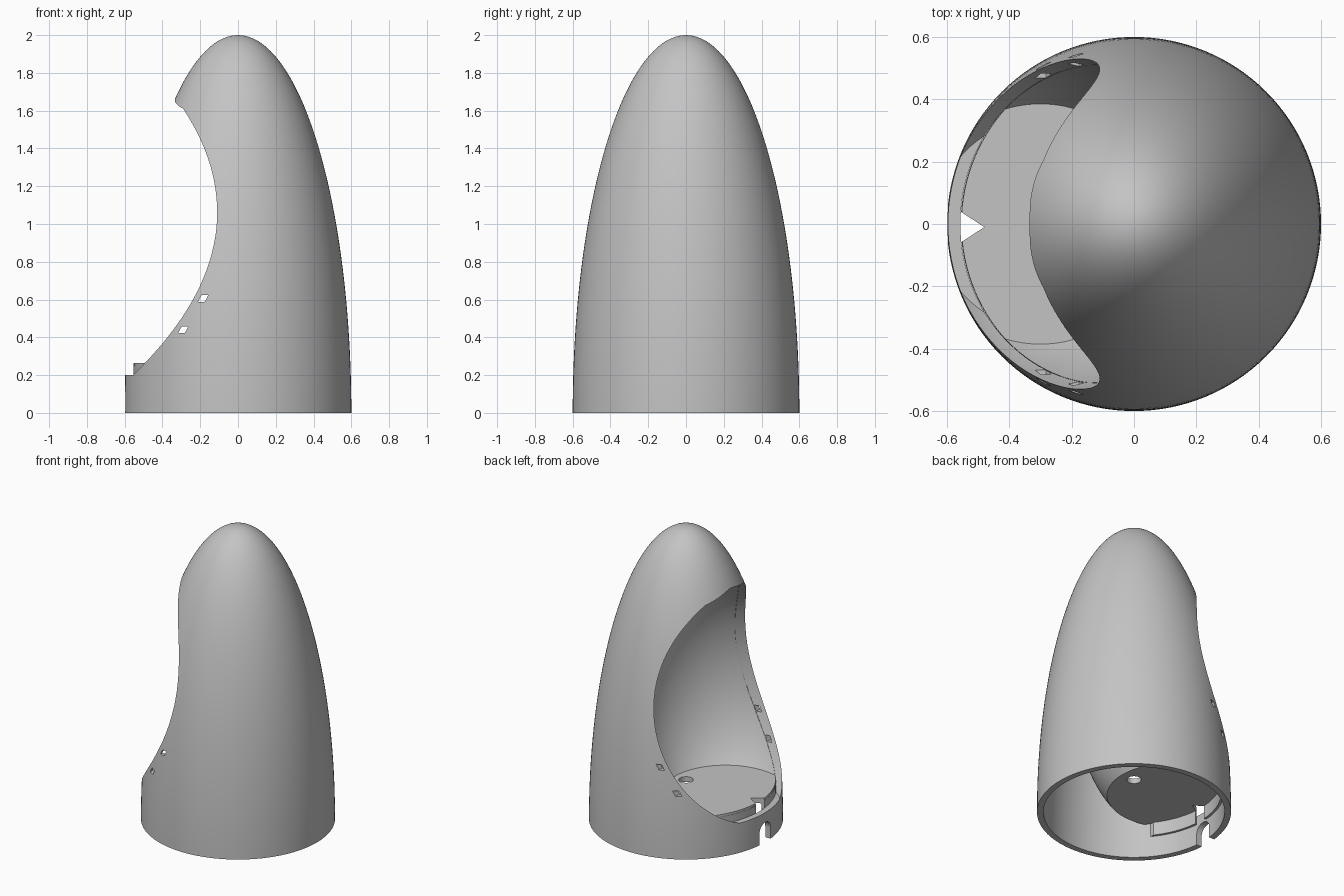
import bpy, bmesh, math
from mathutils import Vector

if "Cube" in bpy.data.objects:
    bpy.data.objects.remove(bpy.data.objects["Cube"])

grey = bpy.data.materials.new("plain_grey")
grey.use_nodes = True
colour = (0.55, 0.55, 0.55, 1)
grey.diffuse_color = colour
grey.node_tree.nodes["Principled BSDF"].inputs["Base Color"].default_value = colour

RADIUS, HEIGHT, WALL = 0.6, 2.0, 0.04
BOWL_X, BOWL_Z, BOWL_R, BOWL_H = -0.3, 0.85, 0.55, 0.82
SILL, FLOOR = 0.2, 0.265


def finish(name, bm):
    bmesh.ops.remove_doubles(bm, verts=bm.verts, dist=1e-5)
    bmesh.ops.recalc_face_normals(bm, faces=bm.faces)
    mesh = bpy.data.meshes.new(name)
    bm.to_mesh(mesh)
    bm.free()
    mesh.materials.append(grey)
    ob = bpy.data.objects.new(name, mesh)
    bpy.context.collection.objects.link(ob)
    return ob


def lathe(name, profile, x=0, steps=128):
    """Closed (r, z) profile turned about a vertical axis at x."""
    bm = bmesh.new()
    verts = [bm.verts.new((r, 0, z)) for r, z in profile]
    edges = [bm.edges.new((a, b)) for a, b in zip(verts, verts[1:] + verts[:1])]
    bmesh.ops.spin(bm, geom=verts + edges, cent=(0, 0, 0), axis=(0, 0, 1),
                   angle=math.tau, steps=steps, use_merge=False)
    bmesh.ops.remove_doubles(bm, verts=bm.verts, dist=1e-5)
    loose = [e for e in bm.edges if not e.link_faces]
    bmesh.ops.delete(bm, geom=loose, context='EDGES')
    bmesh.ops.translate(bm, verts=bm.verts, vec=(x, 0, 0))
    return finish(name, bm)


def prism(name, points, depth):
    """Polygon of 3D points swept along depth."""
    bm = bmesh.new()
    face = bm.faces.new([bm.verts.new(p) for p in points])
    swept = bmesh.ops.extrude_face_region(bm, geom=[face])["geom"]
    moved = [g for g in swept if isinstance(g, bmesh.types.BMVert)]
    bmesh.ops.translate(bm, verts=moved, vec=Vector(depth))
    return finish(name, bm)


def combine(target, cutter, operation='DIFFERENCE'):
    mod = target.modifiers.new("cut", 'BOOLEAN')
    mod.operation, mod.solver, mod.object = operation, 'EXACT', cutter
    bpy.context.view_layer.objects.active = target
    bpy.ops.object.modifier_apply(modifier=mod.name)
    bpy.data.objects.remove(cutter)


def ellipse_arc(r, h, n=48):
    return [(r * math.cos(i / n * math.pi / 2), h * math.sin(i / n * math.pi / 2))
            for i in range(n)] + [(0, h)]


def egg(name, grow, bottom, n=48):
    """Solid egg with a flat bottom and a blunt conical tip."""
    r, h = BOWL_R + grow, BOWL_H + grow
    start = math.asin((bottom - BOWL_Z) / h)
    end = math.radians(68)
    angles = [start + (end - start) * i / n for i in range(n + 1)]
    side = [(r * math.cos(a), BOWL_Z + h * math.sin(a)) for a in angles]
    return lathe(name, [(0, bottom)] + side + [(0, BOWL_Z + h)], BOWL_X)


# Hollow half-ellipsoid shell, opened by the egg-shaped recess
shell = lathe("shell", ellipse_arc(RADIUS, HEIGHT)
              + ellipse_arc(RADIUS - WALL, HEIGHT - WALL)[::-1])
combine(shell, egg("opening_cutter", 0, SILL))

# Thin bowl lining the recess, trimmed to the inside of the shell
bowl = egg("bowl", 0.03, FLOOR - 0.035)
combine(bowl, egg("recess_cutter", 0, FLOOR))
inside = ellipse_arc(RADIUS - WALL - 0.001, HEIGHT - WALL - 0.001)
combine(bowl, lathe("trim_helper", [(0, 0)] + inside), 'INTERSECT')
combine(bowl, lathe("bore_cutter", [(0, 0), (0.045, 0), (0.045, 0.4), (0, 0.4)], steps=32))

# Skirt under the open edge of the floor
skirt = lathe("skirt", [(0.54, 0.14), (0.54, 0.25), (0.556, 0.25), (0.556, 0.14)])
combine(skirt, prism("skirt_cutter", [(-0.43, -1, 0), (1, -1, 0), (1, 1, 0), (-0.43, 1, 0)],
                     (0, 0, 1)))

# Small slanted windows passing through both sides
for x, z in ((-0.185, 0.605), (-0.29, 0.44)):
    quad = [(-0.027, -0.018), (0.008, -0.018), (0.027, 0.018), (-0.008, 0.018)]
    for part in (shell, bowl):
        combine(part, prism("window_cutter", [(x + a, -1, z + b) for a, b in quad],
                            (0, 2, 0)))

# Arched cable slot at the foot
arch = [(-0.8, -0.06, -0.1), (-0.8, 0.06, -0.1)]
arch += [(-0.8, 0.06 * math.cos(a), 0.075 + 0.06 * math.sin(a))
         for a in [math.pi * i / 16 for i in range(17)]]
combine(shell, prism("slot_cutter", arch, (0.4, 0, 0)))

# Pointed notch through floor and skirt
notch = [(-0.58, 0.055, 0.1), (-0.58, -0.075, 0.1), (-0.48, -0.01, 0.1)]
for part in (bowl, skirt):
    combine(part, prism("notch_cutter", notch, (0, 0, 0.3)))

for part in (shell, bowl, skirt):
    bpy.ops.object.select_all(action='DESELECT')
    part.select_set(True)
    bpy.context.view_layer.objects.active = part
    bpy.ops.object.shade_smooth_by_angle(angle=math.radians(30))
